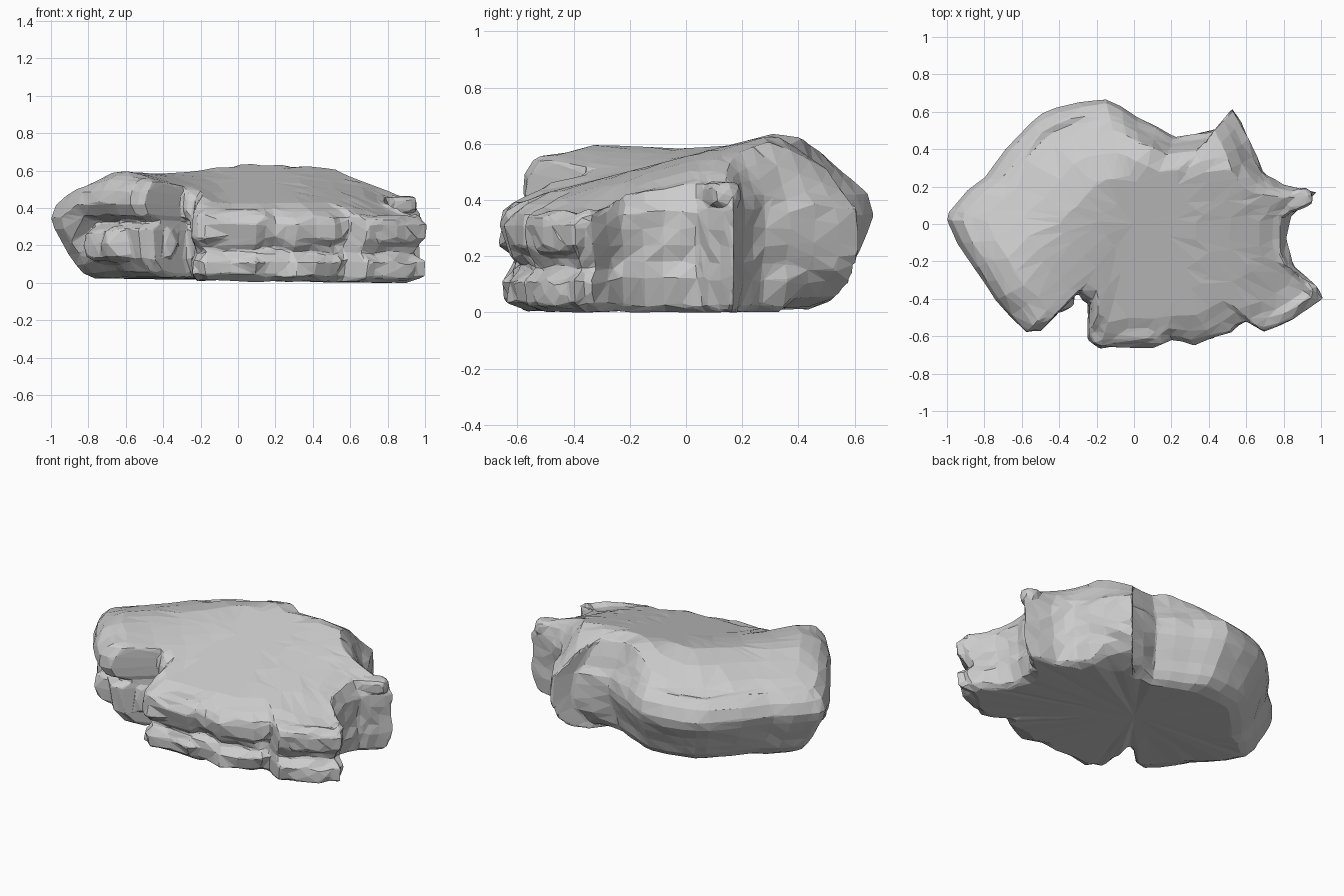
import bpy, bmesh, math, random
from mathutils import Vector

if "Cube" in bpy.data.objects:
    bpy.data.objects.remove(bpy.data.objects["Cube"])

random.seed(7)

# Plan outline of the boulder by side: (x, y, rim height)
left_lobe = [(-0.86, -0.23, .53), (-0.74, -0.41, .55), (-0.58, -0.585, .54),
             (-0.5, -0.575, .54), (-0.3, -0.37, .51)]
front = [(-0.25, -0.45, .44), (-0.25, -0.62, .40), (-0.18, -0.67, .39), (0.1, -0.665, .39),
         (0.2, -0.62, .40), (0.32, -0.65, .38), (0.52, -0.58, .38), (0.6, -0.52, .38),
         (0.7, -0.58, .36), (0.85, -0.51, .36), (1.01, -0.4, .36), (0.99, -0.34, .37)]
right = [(0.86, -0.23, .42), (0.815, -0.08, .44), (0.84, 0.04, .46), (0.88, 0.08, .45),
         (0.98, 0.17, .44), (0.8, 0.21, .46), (0.69, 0.28, .48)]
spur = [(0.62, 0.46, .43), (0.53, 0.625, .40), (0.45, 0.51, .42)]
back = [(0.22, 0.465, .44), (0.02, 0.57, .47), (-0.15, 0.668, .48), (-0.42, 0.622, .47),
        (-0.55, 0.55, .46), (-0.8, 0.25, .46), (-0.95, 0.11, .46), (-1.0, 0.02, .47)]

# Side profiles from base to rim: (height, inset)
PROFILES = {
    "lobe": [(.03, .25), (.06, .16), (.13, .09), (.29, .08), (.33, .16), (.36, .04), (.42, .0), (.49, .02), (.54, .07)],
    "ledge": [(.02, .10), (.05, .03), (.11, .02), (.16, .07), (.20, .05), (.24, .015), (.32, .0), (.37, .02), (.41, .07)],
    "wall": [(.015, .09), (.04, .04), (.12, .02), (.18, .02), (.24, .01), (.30, .0), (.36, .0), (.40, .02), (.45, .05)],
    "spur": [(.035, .25), (.07, .12), (.11, .06), (.15, .03), (.20, .01), (.25, .0), (.32, .0), (.38, .02), (.42, .06)],
    "round": [(.02, .23), (.045, .17), (.09, .125), (.15, .095), (.22, .055), (.29, .015), (.35, .0), (.43, .03), (.49, .085)],
}
ROUGH = {"lobe": .012, "ledge": .02, "wall": .016, "spur": .012, "round": .006}


def top_height(x, y):
    """Right half slopes to the front, left half slopes to the back left."""
    blend = min(1, max(0, (x + .6) / .5))
    z = .605 + blend * (.26 * y - .05)
    z -= .14 * max(0, x - .35) + .2 * max(0, x - .62) + .08 * max(0, -x - .5)
    z -= .3 * max(0, -.62 * (x + .05) + .78 * (y - .3))
    return z - (.4 if x < .1 else .85) * max(0, y - .31)


def jitter(a):
    return random.uniform(-a, a)


def add_boulder(bm):
    sides = ((left_lobe, "lobe"), (front, "ledge"), (right, "wall"), (spur, "spur"), (back, "round"))
    base = [(p, kind) for pts, kind in sides for p in pts]
    # Add midpoints, pushed outward a little on the round side
    outline = []
    for i, (p, kind) in enumerate(base):
        q = base[(i + 1) % len(base)][0]
        grow = 1.015 if kind == "round" else 1.0
        outline.append((p, kind))
        outline.append((((p[0] + q[0]) / 2 * grow, (p[1] + q[1]) / 2 * grow, (p[2] + q[2]) / 2), kind))

    rings = []
    # Side rings
    for level in range(9):
        ring = []
        for (x, y, rim), kind in outline:
            prof = PROFILES[kind]
            h, inset = prof[level]
            z = h if h < .3 else .3 + (h - .3) * (rim - .3) / (prof[-1][0] - .3)
            if h < .1:
                z -= .008 + .014 * x
            a, r = ROUGH[kind], math.hypot(x, y)
            inset *= min(1, (r / .7) ** 2)
            k = 1 - max(0, inset + jitter(a)) / r
            ring.append(bm.verts.new((x * k, y * k, max(0, z + jitter(a * .4)))))
        rings.append(ring)
    # Top rings
    for s in (.95, .86, .65, .42, .2):
        ring = []
        for v in rings[8]:
            x, y = v.co.x * s, v.co.y * s
            z = top_height(x, y)
            if s > .9:
                z = (z + v.co.z) / 2
            ring.append(bm.verts.new((x, y, z)))
        rings.append(ring)
    n = len(outline)
    for a, b in zip(rings, rings[1:]):
        for i in range(n):
            j = (i + 1) % n
            bm.faces.new((a[i], a[j], b[j], b[i]))
    # Crown and underside fans
    for ring, z, step in ((rings[-1], top_height(0, 0), 1), (rings[0], .018, -1)):
        c = bm.verts.new((0, 0, z))
        for i in range(n):
            bm.faces.new((ring[i], ring[(i + 1) % n], c)[::step])


def add_chunk(bm, loc, half, turn=0, rough=.1):
    """Chipped, squared-off stone."""
    c, s = math.cos(math.radians(turn)), math.sin(math.radians(turn))
    for v in bmesh.ops.create_icosphere(bm, subdivisions=2, radius=1)["verts"]:
        p = Vector([math.copysign(abs(t) ** .6, t) for t in v.co])
        p *= 1 + random.uniform(-rough, rough * .3)
        x, y, z = (p[i] * half[i] for i in range(3))
        v.co = (loc[0] + x * c - y * s, loc[1] + x * s + y * c, loc[2] + z)


bm = bmesh.new()
add_boulder(bm)
# Ledge stones breaking out of the front and right faces
for loc, half, turn in (
    ((-.53, -.36, .21), (.22, .12, .11), -5),    # block under the left lip
    ((-.70, -.25, .20), (.13, .10, .10), -45),   # its left neighbour
    ((.0, -.54, .32), (.22, .11, .08), 0),       # upper front ledge
    ((.08, -.52, .11), (.27, .11, .075), 0),     # lower front ledge
    ((.40, -.52, .30), (.14, .09, .07), 10),     # middle ledge
    ((.80, -.42, .27), (.16, .10, .08), 25),     # upper corner ledge
    ((.80, -.42, .065), (.16, .10, .06), 25),    # corner foot
    ((.87, .13, .42), (.09, .06, .05), 20),      # knob on the right
):
    add_chunk(bm, loc, half, turn)
bmesh.ops.recalc_face_normals(bm, faces=bm.faces)
bmesh.ops.triangulate(bm, faces=bm.faces)
mesh = bpy.data.meshes.new("boulder")
bm.to_mesh(mesh)
bm.free()
rock = bpy.data.objects.new("boulder", mesh)
bpy.context.collection.objects.link(rock)

# Fuse all stones into one skin, then reduce it to large facets
fuse = rock.modifiers.new("fuse", "REMESH")
fuse.mode = "VOXEL"
fuse.voxel_size = .012
facet = rock.modifiers.new("facet", "DECIMATE")
facet.ratio = .028
